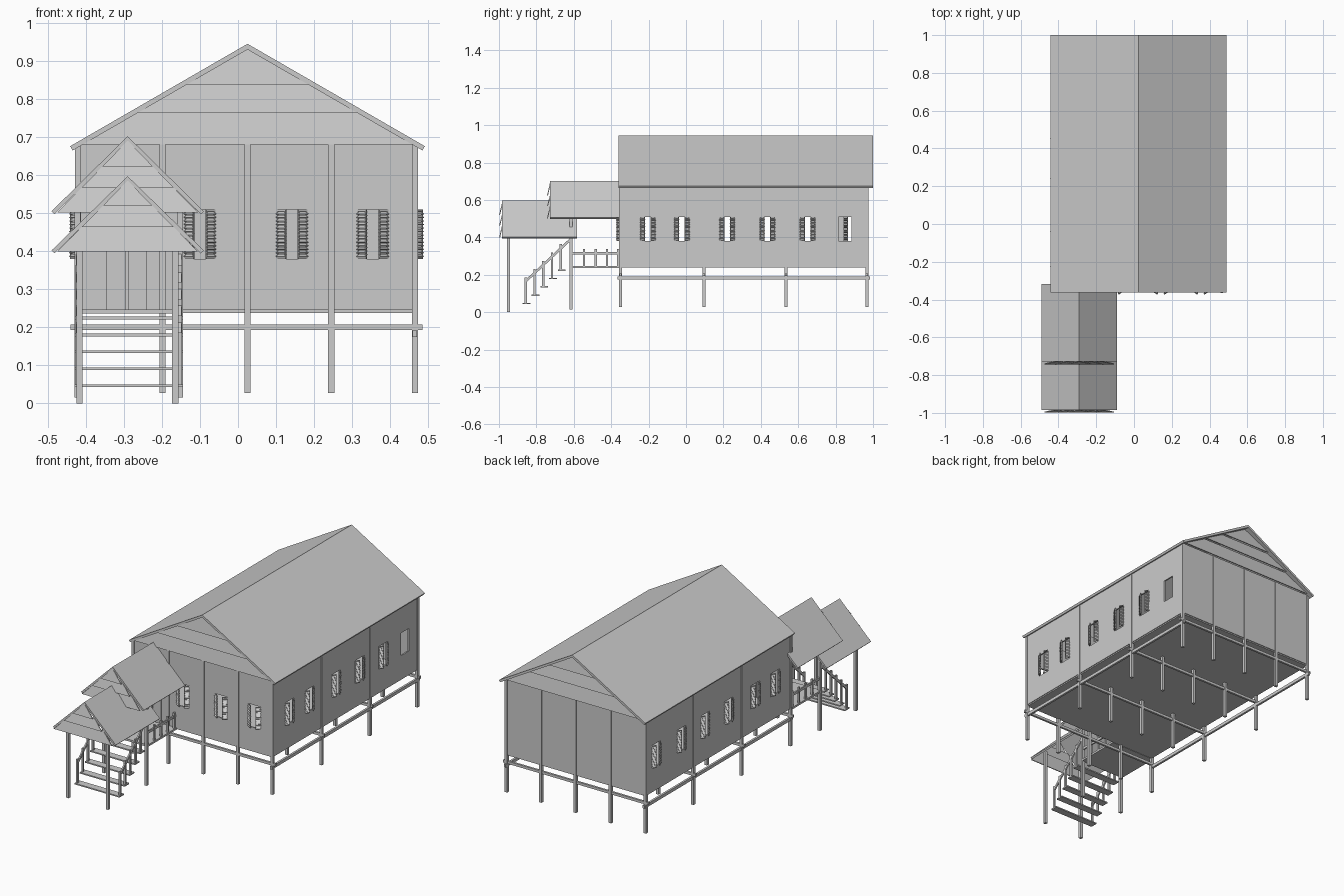
import bpy, bmesh, math
from mathutils import Matrix, Vector

if "Cube" in bpy.data.objects:
    bpy.data.objects.remove(bpy.data.objects["Cube"])


def finish(name, bm):
    bmesh.ops.recalc_face_normals(bm, faces=bm.faces)
    me = bpy.data.meshes.new(name)
    bm.to_mesh(me)
    bm.free()
    ob = bpy.data.objects.new(name, me)
    bpy.context.collection.objects.link(ob)
    return ob


def add_box(bm, x0, x1, y0, y1, z0, z1, mat=Matrix()):
    m = Matrix.Translation(((x0 + x1) / 2, (y0 + y1) / 2, (z0 + z1) / 2)) @ \
        Matrix.Diagonal((x1 - x0, y1 - y0, z1 - z0, 1))
    bmesh.ops.create_cube(bm, size=1, matrix=mat @ m)


def boxes(name, items):
    bm = bmesh.new()
    for it in items:
        add_box(bm, *it)
    return finish(name, bm)


def add_loft(bm, a, b):
    # solid between two matching polygons
    va, vb = [bm.verts.new(p) for p in a], [bm.verts.new(p) for p in b]
    n = len(va)
    bm.faces.new(va)
    bm.faces.new(vb[::-1])
    for i in range(n):
        bm.faces.new((va[i], va[(i + 1) % n], vb[(i + 1) % n], vb[i]))


def roof(name, cx, half, ze, zr, y0, y1, t):
    # two sloping slabs meeting at the ridge, ends cut square to the slope
    d = Vector((half, ze - zr)).normalized()
    ox, oz = d.y * t, -d.x * t
    bm = bmesh.new()
    for s in (-1, 1):
        prof = [(cx, zr), (cx + s * half, ze), (cx + s * (half + ox), ze + oz), (cx, zr - t / d.x)]
        add_loft(bm, [(x, y0, z) for x, z in prof], [(x, y1, z) for x, z in prof])
    return finish(name, bm)


def gable(name, cx, half, ze, zr, levels, y, out, lean=0.014):
    # tilted overlapping boards filling the gable
    bm = bmesh.new()
    w = lambda z: max(0.002, (zr - z) / (zr - ze) * half)
    for z0, z1 in zip(levels, levels[1:]):
        a = [(cx - w(z0), y + out * lean, z0), (cx + w(z0), y + out * lean, z0),
             (cx + w(z1), y, z1), (cx - w(z1), y, z1)]
        add_loft(bm, a, [(p[0], p[1] - out * 0.005, p[2]) for p in a])
    return finish(name, bm)


FZ, TOP, W0, W1 = 0.245, 0.68, 0.38, 0.51
PX = [-0.42, -0.198, 0.025, 0.245, 0.465]
PY = [-0.35, 0.095, 0.535, 0.967]
P = 0.008

# stilts and wall posts
boxes("posts", [(x - P, x + P, y - P, y + P, 0.027,
                 TOP if x in (PX[0], PX[-1]) or y in (PY[0], PY[-1]) else FZ)
                for x in PX for y in PY])

# under-floor beams and floor
boxes("cross_beams", [(-0.44, 0.485, y - 0.006, y + 0.006, 0.193, 0.208) for y in PY])
boxes("side_beams", [(x - 0.006, x + 0.006, -0.365, 0.985, 0.174, 0.192) for x in (PX[0], PX[-1])])
boxes("floor", [(PX[0], PX[-1], PY[0], PY[-1], 0.238, 0.247)])


def wall(name, lo, hi, centers, mat):
    # local wall: along x, outside is -y
    bm = bmesh.new()
    t, h = 0.004, 0.035
    add_box(bm, lo, hi, -t, t, FZ, W0 if centers else TOP, mat)
    if centers:
        add_box(bm, lo, hi, -t, t, W1, TOP, mat)
        edges = [lo] + [e for c in sorted(centers) for e in (c - h, c + h)] + [hi]
        for a, b in zip(edges[::2], edges[1::2]):
            add_box(bm, a, b, -t, t, W0, W1, mat)
    return finish(name, bm)


def shutters(name, centers, mat):
    # louvred leaves standing ajar from the window edges
    bm = bmesh.new()
    for c in centers:
        for s in (-1, 1):
            leaf = mat @ Matrix.Translation((c + s * 0.039, -0.003, 0)) @ \
                Matrix.Rotation(s * math.radians(32), 4, 'Z')
            x0, x1 = sorted((0, -s * 0.028))
            for z in (W0, W1 - 0.005):
                add_box(bm, x0, x1, -0.004, 0.001, z, z + 0.005, leaf)
            for x in (x0, x1 - 0.003):
                add_box(bm, x, x + 0.003, -0.004, 0.001, W0, W1, leaf)
            for i in range(13):
                slat = leaf @ Matrix.Translation((0, -0.002, W0 + 0.009 + i * 0.0093)) @ \
                    Matrix.Rotation(math.radians(35), 4, 'X')
                add_box(bm, x0, x1, -0.0055, 0.0055, -0.001, 0.001, slat)
    return finish(name, bm)


# walls, windows and shutters
front = Matrix.Translation((0, PY[0], 0))
back = Matrix.Translation((0, PY[-1], 0))
right = Matrix.Translation((PX[-1], 0, 0)) @ Matrix.Rotation(math.pi / 2, 4, 'Z')
left = Matrix.Translation((PX[0], 0, 0)) @ Matrix.Rotation(-math.pi / 2, 4, 'Z')
FW = [-0.1, 0.142, 0.354]
RW = [-0.204, -0.022, 0.22, 0.435, 0.65, 0.85]
LW = [-w for w in RW[:5] + [0.88]]
wall("front_wall", PX[0], PX[-1], FW, front)
wall("back_wall", PX[0], PX[-1], [], back)
wall("right_wall", PY[0], PY[-1], RW, right)
wall("left_wall", -PY[-1], -PY[0], LW, left)
shutters("front_shutters", FW, front)
shutters("right_shutters", RW[:5], right)
shutters("left_shutters", LW, left)
boxes("door_leaves", [(-0.345, -0.295, -0.359, -0.352, FZ, 0.53),
                      (-0.289, -0.24, -0.359, -0.352, FZ, 0.53)])

# main roof with boarded gables
roof("main_roof", 0.025, 0.466, 0.676, 0.945, -0.362, 1.0, 0.013)
for nm, y, o in (("front_gable", -0.346, -1), ("back_gable", 0.97, 1)):
    gable(nm, 0.025, 0.445, 0.675, 0.931, [0.68, 0.765, 0.838, 0.93], y, o)

# entrance and stair roofs
for nm, ze, zr, y0, y1 in (("porch", 0.505, 0.702, -0.728, -0.318), ("stair", 0.402, 0.597, -0.984, -0.582)):
    roof(nm + "_roof", -0.29, 0.2, ze, zr, y0, y1, 0.011)
    gable(nm + "_gable", -0.29, 0.185, ze - 0.003, zr - 0.012,
          [ze - 0.003, ze + 0.062, ze + 0.118, zr - 0.013], y0, -1, 0.015)

# stair and porch posts
boxes("stair_posts", [(x - P, x + P, -0.956, -0.94, 0, 0.45) for x in (-0.417, -0.165)])
boxes("porch_posts", [(x - P, x + P, -0.623, -0.607, 0.015, 0.55) for x in (-0.422, -0.152)])

# porch deck and railings
SX = (-0.422, -0.152)
boxes("porch_deck", [(-0.43, -0.144, -0.615, -0.35, 0.236, 0.247)])
rails = []
for x in SX:
    rails.append((x - 0.004, x + 0.004, -0.61, -0.352, 0.308, 0.322))
    rails += [(x - 0.005, x + 0.005, y - 0.006, y + 0.006, 0.24, 0.337)
              for y in (-0.545, -0.483, -0.423, -0.364)]
boxes("porch_railing", rails)

# stair treads, balusters and sloping handrails
treads, bal = [], []
for i in range(5):
    y, z = -0.852 + i * 0.047, 0.043 + i * 0.0445
    treads.append((-0.43, -0.144, y - 0.021, y + 0.021, z, z + 0.007))
    bal += [(x - 0.005, x + 0.005, y - 0.011, y + 0.001, z, z + 0.143) for x in SX]
boxes("stair_treads", treads)
boxes("stair_balusters", bal)
bm = bmesh.new()
for x in SX:
    a = [(x - 0.004, -0.862, 0.152), (x + 0.004, -0.862, 0.152),
         (x + 0.004, -0.862, 0.17), (x - 0.004, -0.862, 0.17)]
    add_loft(bm, a, [(p[0], -0.61, p[2] + 0.235) for p in a])
finish("stair_handrails", bm)
